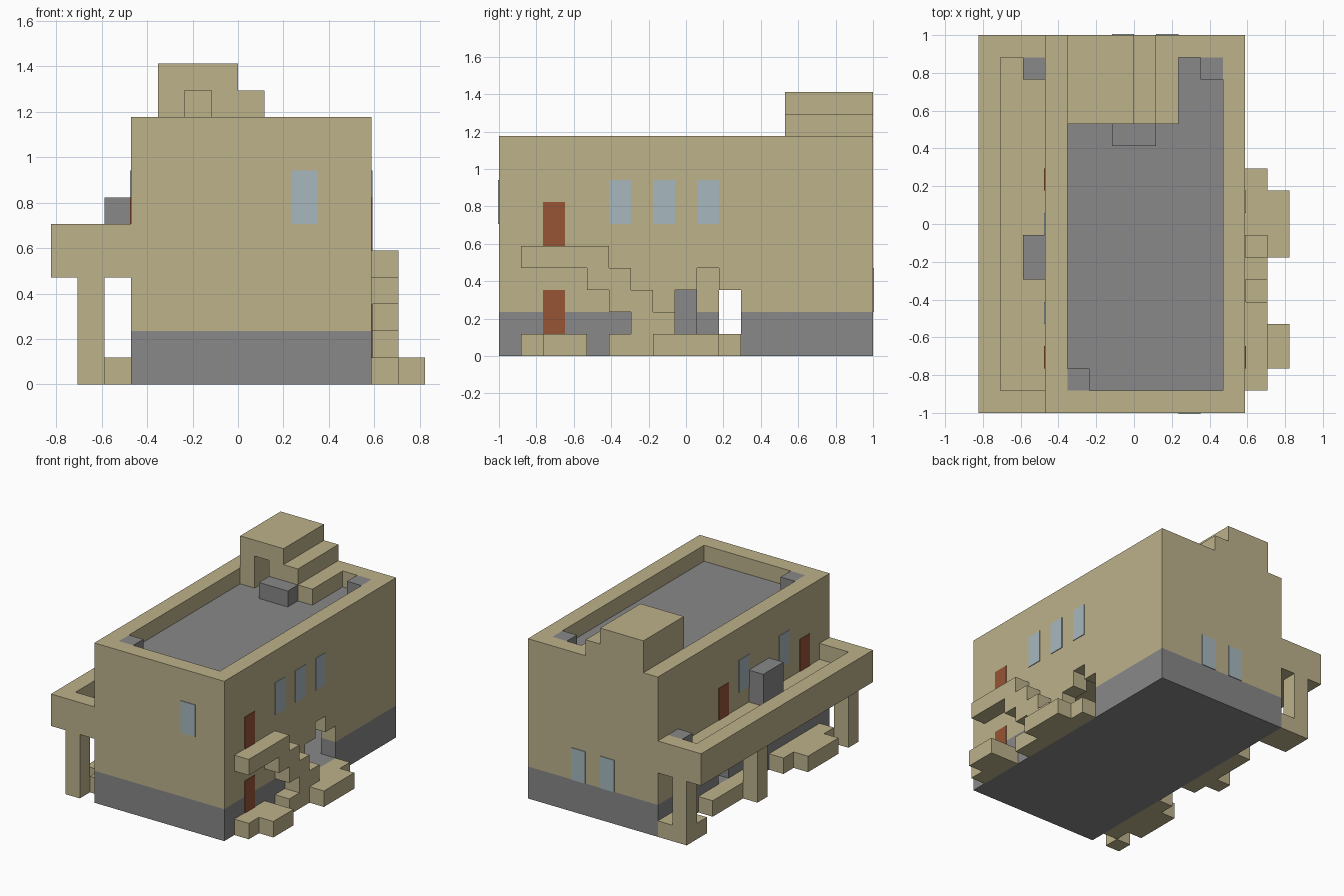
import bpy, bmesh
from mathutils import Vector

if "Cube" in bpy.data.objects:
    bpy.data.objects.remove(bpy.data.objects["Cube"])

U = 2 / 17                                # one grid cell
ORIGIN = Vector((-7 * U, -1, 0))


def make_material(name, rgb):
    mat = bpy.data.materials.new(name)
    mat.use_nodes = True
    colour = (*rgb, 1)
    mat.diffuse_color = colour
    node = mat.node_tree.nodes["Principled BSDF"]
    node.inputs["Base Color"].default_value = colour
    node.inputs["Roughness"].default_value = 0.9
    return mat


sand = make_material("sandstone", (0.51, 0.445, 0.26))
grey = make_material("grey stone", (0.246, 0.246, 0.246))
red = make_material("red door", (0.31, 0.09, 0.036))
blue = make_material("pale blue glass", (0.39, 0.48, 0.52))


def box(name, x, y, z, mat=sand):
    """Block spanning (low, high) grid cells on each axis."""
    bm = bmesh.new()
    bmesh.ops.create_cube(bm, size=1)
    for v in bm.verts:
        cell = [span[0] if c < 0 else span[1] for c, span in zip(v.co, (x, y, z))]
        v.co = ORIGIN + Vector(cell) * U
    mesh = bpy.data.meshes.new(name)
    bm.to_mesh(mesh)
    bm.free()
    mesh.materials.append(mat)
    obj = bpy.data.objects.new(name, mesh)
    bpy.context.collection.objects.link(obj)
    return obj


def carve(obj, *cuts):
    """Subtract blocks from an object and bake the result."""
    cutters = [box("cutter", *cut) for cut in cuts]
    for cutter in cutters:
        cutter.hide_render = True
        mod = obj.modifiers.new("cut", 'BOOLEAN')
        mod.operation, mod.solver, mod.object = 'DIFFERENCE', 'EXACT', cutter
    bpy.context.view_layer.update()
    graph = bpy.context.evaluated_depsgraph_get()
    mesh = bpy.data.meshes.new_from_object(obj.evaluated_get(graph))
    obj.modifiers.clear()
    obj.data = mesh
    for cutter in cutters:
        bpy.data.objects.remove(cutter)


# House body: roof terrace, ground room, arched entrance and side doorway
body = box("house_body", (3, 12), (0, 17), (0, 10))
tower_door = ((5, 6), (12.5, 16), (9, 11))
carve(body,
      ((4, 11), (1, 13), (9, 11)),
      ((9, 11), (12.5, 16), (9, 11)),
      tower_door,
      ((4, 11), (1, 16), (1, 5)),
      ((10.5, 13), (8, 11), (1, 3)),
      ((10.5, 13), (9, 10), (2.5, 4)),
      ((2, 4.5), (10, 11), (1, 3)))

# Grey plinth band and grey terrace floor
body.data.materials.clear()
for mat in (sand, grey):
    body.data.materials.append(mat)
bm = bmesh.new()
bm.from_mesh(body.data)
bmesh.ops.bisect_plane(bm, geom=bm.verts[:] + bm.edges[:] + bm.faces[:],
                       plane_co=(0, 0, 2 * U), plane_no=(0, 0, 1))
for f in bm.faces:
    z = f.calc_center_median().z / U
    terrace = f.normal.z > 0.9 and abs(z - 9) < 0.1
    f.material_index = int(z < 2 or terrace)
bm.to_mesh(body.data)
bm.free()

# Roof tower with a doorway and a lower step
tower = box("roof_tower", (4, 7), (13, 17), (10, 12))
carve(tower, ((5, 6), (12.5, 16), (9, 11)))
box("roof_tower_step", (7, 8), (13, 17), (10, 11))
box("terrace_bench", (6, 8), (12, 13), (9, 10), grey)
box("terrace_front_corner", (4, 5), (1, 2), (9, 10), grey)
box("terrace_back_corner", (10, 11), (15, 16), (9, 10), grey)
box("room_step", (4, 5), (8, 9), (1, 3), grey)

# Balcony along the right side, on three posts
balcony = box("balcony", (0, 3), (0, 17), (4, 6))
carve(balcony, ((1, 3.5), (1, 16), (5, 7)))
box("balcony_chest", (2, 3), (6, 8), (5, 7), grey)
box("balcony_corner", (2, 3), (15, 16), (5, 6), grey)
for label, y in (("front", 0), ("middle", 9), ("back", 16)):
    box(f"{label}_post", (1, 2), (y, y + 1), (0, 4))

# Low steps under the balcony
box("porch_front_step", (2, 3), (1, 6), (0, 1))
box("porch_front_step_outer", (1, 2), (2, 5), (0, 1))
box("porch_middle_step", (2, 3), (8, 13), (0, 1))
box("porch_back_step", (2, 3), (15, 17), (0, 1))
box("porch_back_step_outer", (1, 2), (15, 16), (0, 1))

# Outside stair on the left side, climbing to the upper door
box("stair_landing", (12, 13), (1, 5), (4, 5))
for n in range(3):
    box(f"stair_step_{n + 1}", (12, 13), (6 - n, 8 - n), (1 + n, 2 + n))
box("entrance_step", (12, 13), (5, 11), (0, 1))
box("entrance_step_outer", (13, 14), (7, 10), (0, 1))
box("side_door_step", (12, 13), (1, 4), (0, 1))
box("side_door_step_outer", (13, 14), (2, 4), (0, 1))

# Doors and windows as thin plates
T = 0.04
left, right = (12, 12 + T), (3 - T, 3)
for n, (side, y, z) in enumerate(((left, 2, 1), (left, 2, 5),
                                  (right, 2, 5), (right, 10, 5))):
    box(f"door_{n + 1}", side, (y, y + 1), (z, z + 2), red)
for n, (side, y) in enumerate(((left, 5), (left, 7), (left, 9),
                               (right, 4), (right, 8))):
    box(f"side_window_{n + 1}", side, (y, y + 1), (6, 8), blue)
box("front_window", (9, 10), (-T, 0), (6, 8), blue)
for n, x in enumerate((6, 8)):
    box(f"back_window_{n + 1}", (x, x + 1), (17, 17 + T), (2, 4), blue)
